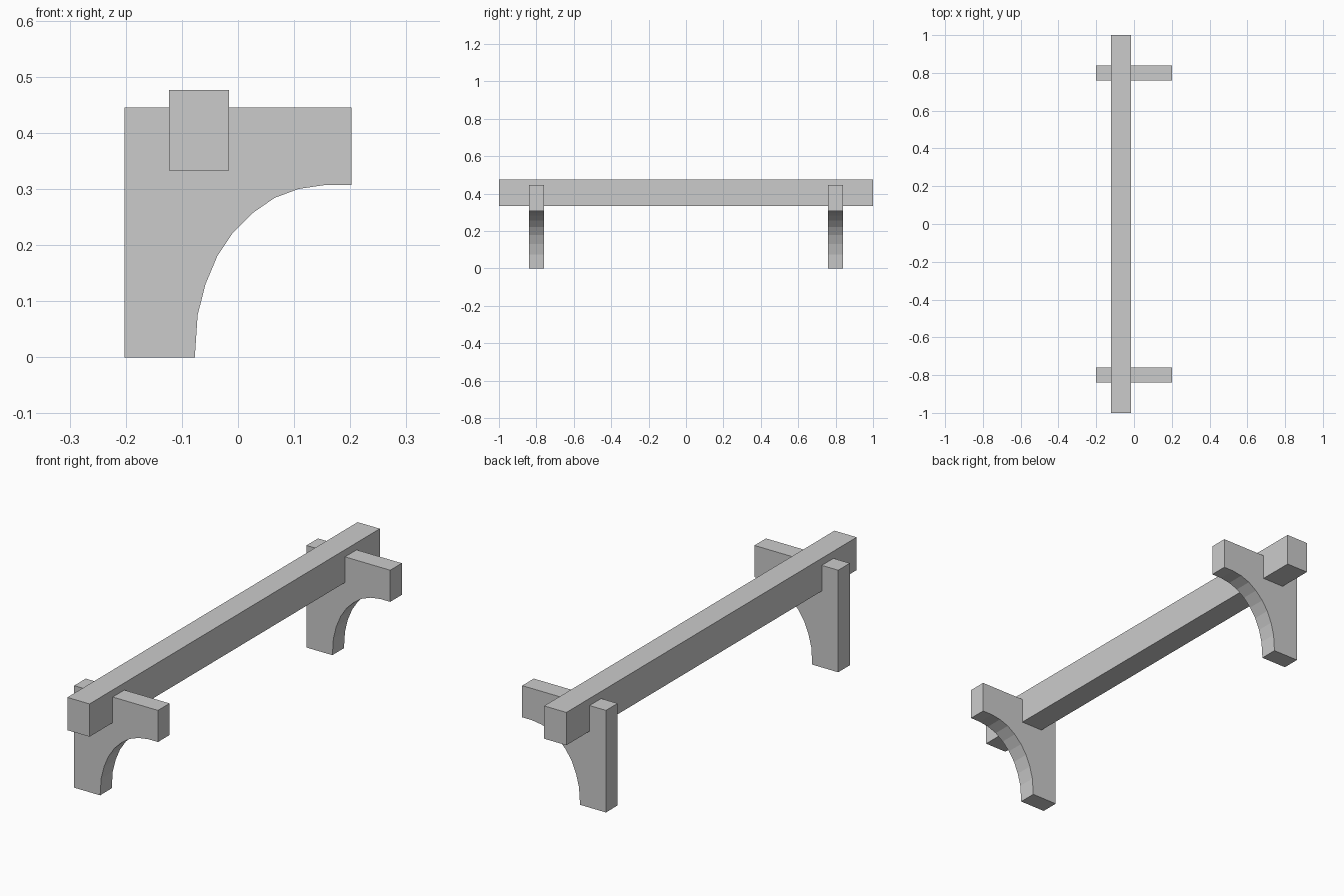
import bpy
import bmesh
from mathutils import Vector

cube = bpy.data.objects.get("Cube")
if cube:
    bpy.data.objects.remove(cube, do_unlink=True)

GREY = (0.6, 0.6, 0.6, 1.0)
mat = bpy.data.materials.new("plain grey")
mat.use_nodes = True
mat.diffuse_color = GREY
mat.node_tree.nodes["Principled BSDF"].inputs["Base Color"].default_value = GREY


def extrude_profile(name, profile, y_mid, depth):
    """Solid made by pushing an x-z profile along y."""
    bm = bmesh.new()
    face = bm.faces.new([bm.verts.new((x, y_mid - depth / 2, z)) for x, z in profile])
    result = bmesh.ops.extrude_face_region(bm, geom=[face])
    moved = [v for v in result["geom"] if isinstance(v, bmesh.types.BMVert)]
    bmesh.ops.translate(bm, verts=moved, vec=Vector((0, depth, 0)))
    bmesh.ops.recalc_face_normals(bm, faces=bm.faces)
    mesh = bpy.data.meshes.new(name)
    bm.to_mesh(mesh)
    bm.free()
    mesh.materials.append(mat)
    obj = bpy.data.objects.new(name, mesh)
    bpy.context.collection.objects.link(obj)
    return obj


# Long beam resting in the brackets
left, right, bottom, top = -0.123, -0.016, 0.333, 0.476
extrude_profile("beam", [(left, bottom), (right, bottom), (right, top), (left, top)], 0, 2)

# Bracket legs: straight back, curved cut-out under the arm, notch for the beam
arch = [(-0.077, 0), (-0.072, 0.075), (-0.058, 0.13), (-0.037, 0.18), (-0.009, 0.222),
        (0.026, 0.257), (0.065, 0.284), (0.108, 0.3), (0.155, 0.307), (0.202, 0.307)]
shoulder = 0.445
notch = [(right, shoulder), (right, bottom), (left, bottom), (left, shoulder)]
bracket = [(-0.202, 0)] + arch + [(0.202, shoulder)] + notch + [(-0.202, shoulder)]
for name, y in (("front_bracket", -0.8), ("back_bracket", 0.8)):
    extrude_profile(name, bracket, y, 0.08)
